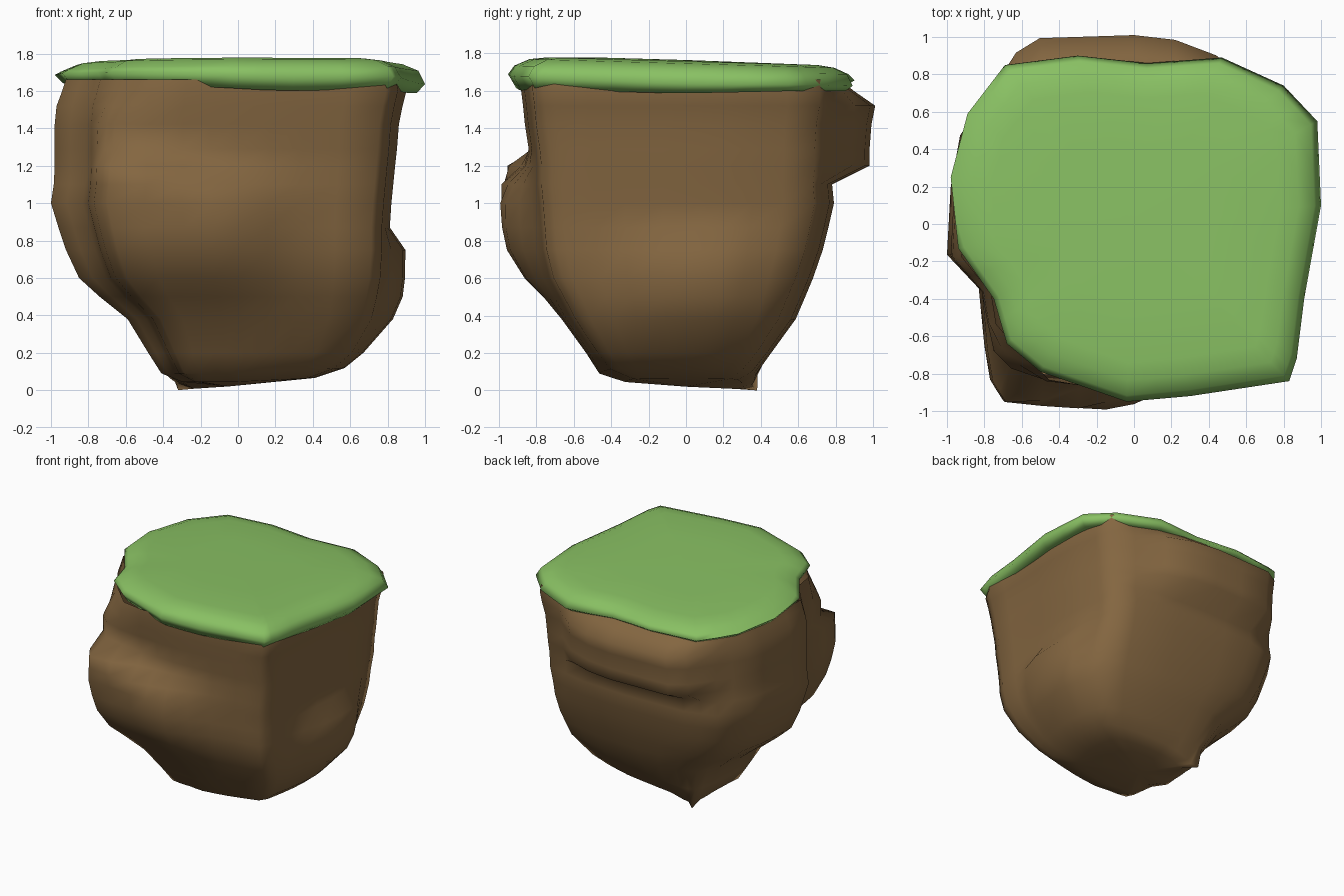
import bpy, bmesh, math
from mathutils import Vector

if "Cube" in bpy.data.objects:
    bpy.data.objects.remove(bpy.data.objects["Cube"])


def material(name, rgb):
    m = bpy.data.materials.new(name)
    m.diffuse_color = (*rgb, 1)
    m.use_nodes = True
    m.node_tree.nodes["Principled BSDF"].inputs["Base Color"].default_value = m.diffuse_color
    return m


def subdivide(pts):
    out = []
    for i, p in enumerate(pts):
        q = pts[(i + 1) % len(pts)]
        out += [p, ((p[0] + q[0]) / 2, (p[1] + q[1]) / 2)]
    return out


def loft(name, rings, bottom, top, mat, angle):
    """Skin a stack of rings; close the ends that have a centre point."""
    bm = bmesh.new()
    loops = [[bm.verts.new(p) for p in r] for r in rings]
    n = len(loops[0])
    for a, b in zip(loops, loops[1:]):
        for i in range(n):
            j = (i + 1) % n
            bm.faces.new((a[i], a[j], b[j], b[i]))
    if bottom:
        c = bm.verts.new(bottom)
        for i in range(n):
            bm.faces.new((loops[0][(i + 1) % n], loops[0][i], c))
    if top:
        c = bm.verts.new(top)
        for i in range(n):
            bm.faces.new((loops[-1][i], loops[-1][(i + 1) % n], c))
    me = bpy.data.meshes.new(name)
    bm.to_mesh(me)
    bm.free()
    me.materials.append(mat)
    ob = bpy.data.objects.new(name, me)
    bpy.context.collection.objects.link(ob)
    bpy.ops.object.select_all(action='DESELECT')
    ob.select_set(True)
    bpy.context.view_layer.objects.active = ob
    bpy.ops.object.shade_smooth_by_angle(angle=math.radians(angle))
    return ob


def window(t, a, b, soft_a, soft_b):
    """1 inside a..b, easing to 0 over the soft margins."""
    s = min(1, max(0, (t - a) / soft_a + 1), max(0, (b - t) / soft_b + 1))
    return s * s * (3 - 2 * s)


grass = material("grass green", (0.25, 0.53, 0.125))
soil = material("soil brown", (0.23, 0.133, 0.052))

# Soil body: one outline fitted to the extents of each level
section = subdivide([
    (1, .1), (.99, .45), (.92, .87), (.5, .97), (0, 1), (-.52, .98), (-.78, .88),
    (-.93, .6), (-.98, .25), (-1, -.2), (-.83, -.42), (-.77, -.8), (-.7, -.93),
    (-.3, -.98), (0, -1), (.4, -.98), (.88, -.93), (.95, -.8), (.97, -.4)])
levels = [  # z, xmin, xmax, ymin, ymax
    (.045, -.3, .42, -.33, .3), (.09, -.41, .58, -.47, .38), (.2, -.48, .68, -.54, .46),
    (.38, -.59, .78, -.66, .59),
    (.5, -.74, .80, -.72, .64), (.6, -.85, .81, -.77, .68), (.75, -.92, .81, -.80, .73),
    (.87, -.96, .81, -.81, .76), (1.0, -1.0, .82, -.82, .79), (1.1, -.985, .83, -.83, .78),
    (1.2, -.98, .84, -.83, .79), (1.29, -.98, .85, -.84, .79), (1.42, -.98, .86, -.86, .80),
    (1.52, -.97, .88, -.87, .82), (1.6, -.94, .90, -.88, .82), (1.66, -.92, .89, -.88, .82)]
tip = Vector((-.32, .38))
rings = []
for z, x0, x1, y0, y1 in levels:
    ring = []
    for u, v in section:
        k = max(0, .7 - z) * .5                # rounder towards the foot
        if u < -.3 and v < 0:                  # front left corner stays full
            k = 0
        s = 1 + k * (.95 / math.hypot(u, v) - 1)
        u, v = u * s, v * s
        p = Vector((u * (x1 if u > 0 else -x0), v * (y1 if v > 0 else -y0), z))
        x, y = p.x, p.y
        if y < -.4:                            # boulder on the front left
            peak = 1.2 - .5 * min(.5, max(0, x + .55))
            p.y -= (.18 * window(x, -.75, -.15, .2, .6)
                    * window(z, .85, peak, .55, 1.29 - peak))
        if y > .5:                             # overhanging ledge on the back
            p.y += ((.19 - .06 * max(0, x)) * window(x, -.58, .3, .18, .35)
                    * window(z, 1.2, 1.52, .1, .14))
        if x > .5:                             # low bulge on the right side
            p.x += .085 * window(y, -.15, .2, .3, .35) * window(z, .5, .76, .3, .12)
        over = -p.x - p.y - (1.43 - .6 * max(0, z - 1.42))
        if z > 1.21 and over > 0:              # chamfered corner above the boulder
            p.x += over / 2
            p.y += over / 2
        # lowest tip, pulled down and out at the back left of the foot
        if z < .3:
            f = math.exp(-(p.xy - tip).length_squared / .03) * (1 - z / .3)
            p.xy = p.xy.lerp(tip, f * .5)
            p.z = max(0, p.z - .11 * f)
            p.z += .05 * max(0, p.x) if z < .1 else 0
        ring.append(p)
    rings.append(ring)
body = loft("soil_block", rings, (-.05, 0, .02), None, soil, 75)

# Settle the lowest vertex exactly on the ground
low = min(body.data.vertices, key=lambda v: (v.co - Vector((-.32, .38, 0))).length)
low.co = (-.32, .38, 0)

# Grass cap overhanging the soil
outline = subdivide([
    (.98, .55), (.8, .74), (.47, .89), (.07, .86), (-.3, .9), (-.69, .85), (-.89, .59),
    (-.98, .25), (-.94, -.13), (-.75, -.4), (-.68, -.64), (-.5, -.79), (-.04, -.95),
    (.3, -.92), (.83, -.84), (.87, -.72), (.91, -.4), (1, .1)])
cap = []
for scale, z, tilt in [(.88, 1.63, 0), (.955, 1.615, 0), (1, 1.665, -.025), (.965, 1.71, -.025),
                       (.88, 1.745, -.025), (.78, 1.757, -.022), (.45, 1.762, -.015)]:
    cap.append([(x * scale, y * scale,
                 z + tilt * y + (.008 * math.sin(5 * x + 3 * y) - .02 * x if z < 1.7 else 0))
                for x, y in outline])
loft("grass_cap", cap, None, (0, 0, 1.764), grass, 100)
